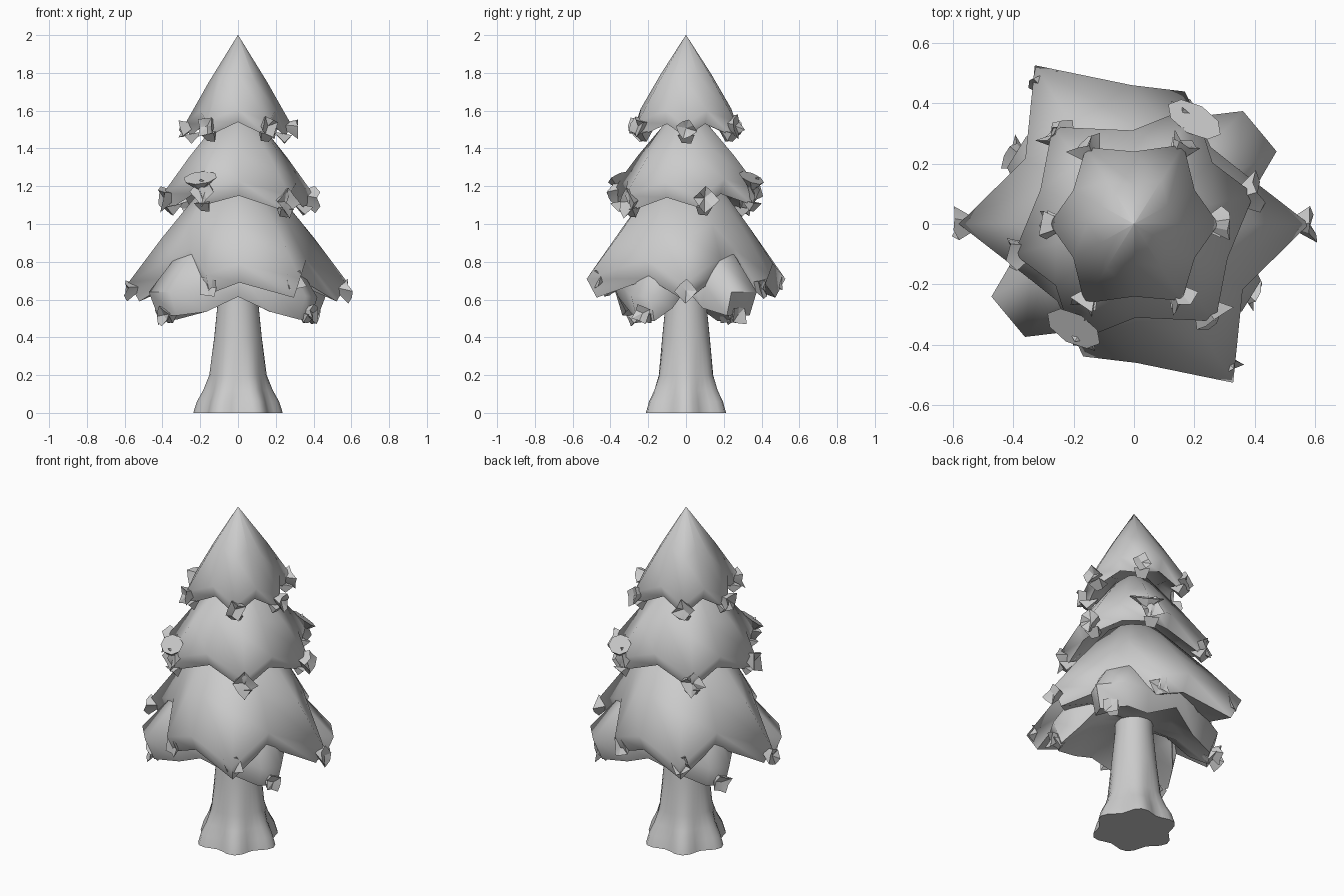
import bpy, bmesh, random
from math import sin, cos, pi, radians
from mathutils import Vector

if "Cube" in bpy.data.objects:
    bpy.data.objects.remove(bpy.data.objects["Cube"])

random.seed(4)
UP = Vector((0, 0, 1))


def finish(name, bm, angle=30):
    bmesh.ops.recalc_face_normals(bm, faces=bm.faces)
    me = bpy.data.meshes.new(name)
    bm.to_mesh(me)
    bm.free()
    ob = bpy.data.objects.new(name, me)
    bpy.context.collection.objects.link(ob)
    bpy.ops.object.select_all(action='DESELECT')
    ob.select_set(True)
    bpy.context.view_layer.objects.active = ob
    bpy.ops.object.shade_smooth_by_angle(angle=radians(angle))
    return ob


def loft(name, rings, angle=30):
    bm = bmesh.new()
    vs = [[bm.verts.new(p) for p in ring] for ring in rings]
    n = len(vs[0])
    for a, b in zip(vs, vs[1:]):
        for i in range(n):
            j = (i + 1) % n
            bm.faces.new((a[i], a[j], b[j], b[i]))
    bm.faces.new(vs[0])
    bm.faces.new(vs[-1])
    return finish(name, bm, angle)


def polar(a, r, z):
    return Vector((r * cos(a), r * sin(a), z))


def both_halves(half):
    # every tier repeats after half a turn
    return [(radians(a + t), r, z) for t in (0, 180) for a, r, z in half]


def tier(name, half, top, inner, thick):
    # sloping roof, zigzag rim, folded lower rim, rising underside
    pts = both_halves(half)
    roof = [polar(a, top[0], top[1]) for a, r, z in pts]
    rim = [polar(a, r, z) for a, r, z in pts]
    mid = [p.lerp(q, 0.55) + UP * 0.01 for p, q in zip(roof, rim)]
    low = [polar(a, r * 0.9, z - thick) for a, r, z in pts]
    core = [polar(a, inner[0], inner[1]) for a, r, z in pts]
    under = [p.lerp(q, 0.5) + UP * 0.03 for p, q in zip(low, core)]
    loft(name, [roof, mid, rim, low, under, core], 62)


def tufts(name, half, size, drop):
    # spiky leaf cups at the branch tips
    bm = bmesh.new()
    for a, r, z in both_halves(half):
        c = polar(a, r - size * 0.45, z - drop)
        out, side = polar(a, 1, -0.25), polar(a + pi / 2, 1, 0)
        back = bm.verts.new(c - out * size * 1.2)
        cup = bm.verts.new(c + out * size * 0.1)
        turn = random.uniform(0, pi)
        rim = []
        for i in range(8):
            t = turn + i * pi / 4
            k = size * (random.uniform(0.85, 1.1) if i % 2 else 0.7)
            rim.append(bm.verts.new(c + (side * cos(t) + UP * sin(t)) * k
                                    + out * size * random.uniform(0.1, 0.6)))
        for i in range(8):
            j = (i + 1) % 8
            bm.faces.new((back, rim[i], rim[j]))
            bm.faces.new((cup, rim[j], rim[i]))
    finish(name, bm, 20)


# Trunk with flared roots
N = 36
rings = []
for z, r, wave in ((0, .215, .022), (.06, .198, .02), (.12, .172, .012),
                   (.2, .148, .004), (.4, .126, 0), (.6, .106, 0), (.8, .1, 0)):
    rings.append([polar(2 * pi * i / N, r + wave * cos(6 * 2 * pi * i / N), z)
                  for i in range(N)])
loft("trunk", rings, 50)

# Foliage tiers: (angle, radius, height) alternates tips and notches
bottom = [(0, .58, .69), (28, .39, .82), (45, .36, .87), (69, .47, .73),
          (91, .46, .79), (122, .62, .71), (149, .42, .81)]
middle = [(14, .41, 1.16), (38, .33, 1.24), (63, .44, 1.18), (91, .31, 1.23),
          (130, .42, 1.15), (160, .33, 1.22)]
crown = [(0, .28, 1.53), (29, .23, 1.6), (58, .31, 1.54), (90, .24, 1.61),
         (122, .3, 1.54), (151, .23, 1.6)]
tier("bottom_tier", bottom, (.18, 1.2), (.1, .72), .1)
tier("middle_tier", middle, (.09, 1.57), (.15, 1.22), .08)
tier("crown_tier", crown, (.001, 2.0), (.1, 1.55), .07)

# Drooping branches under the bottom tier
lower = [(0, .3, .78), (14, .4, .68), (27, .53, .64), (46, .52, .64),
         (62, .4, .66), (90, .4, .74), (120, .38, .66), (141, .46, .62),
         (156, .46, .61), (168, .38, .68)]
tier("lower_branches", lower, (.2, 1.0), (.1, .66), .125)

# Leaf tufts
tufts("bottom_tufts", [(0, .6, .67), (69, .45, .69), (122, .58, .73)], .065, .02)
tufts("middle_tufts", [(14, .43, 1.16), (63, .43, 1.2), (130, .42, 1.14)], .075, .02)
tufts("crown_tufts", [(0, .31, 1.52), (58, .33, 1.53), (122, .32, 1.53)], .062, .01)
tufts("lower_tufts", [(35, .5, .54), (150, .48, .55)], .06, .02)

# Loose leaves that hang below the tier tips, and broad ones lying on the roofs
bm = bmesh.new()
for half, d in ((middle[::2], .07), (crown[::2], .06), ([(35, .5, .64), (150, .47, .64)], .12)):
    for a, r, z in both_halves(half):
        p = polar(a, r * .88, z - d)
        s = polar(a + pi / 2, 1, 0) * .045
        o = polar(a, .04, 0)
        v = [bm.verts.new(q) for q in (p - s + o, p + s + o, p + s * .6 - UP * .045,
                                       p - s * .5 - UP * .04, p - o * 1.5 + UP * .02)]
        bm.faces.new(v[:4])
        for i in range(4):
            bm.faces.new((v[i], v[4], v[(i + 1) % 4]))
for a, r, z in both_halves([(60, .4, 1.22)]):
    p, o, s = polar(a, r, z), polar(a, 1, 0), polar(a + pi / 2, 1, 0)
    ring = [p + s * .1 * cos(t) + o * .05 * sin(t) - UP * .035 * sin(t)
            for t in (i * pi / 4 for i in range(8))]
    ring = [bm.verts.new(q + UP * .025) for q in ring]
    tip = bm.verts.new(p - UP * .05)
    bm.faces.new(ring)
    for i in range(8):
        bm.faces.new((ring[i], tip, ring[(i + 1) % 8]))
finish("loose_leaves", bm, 20)
